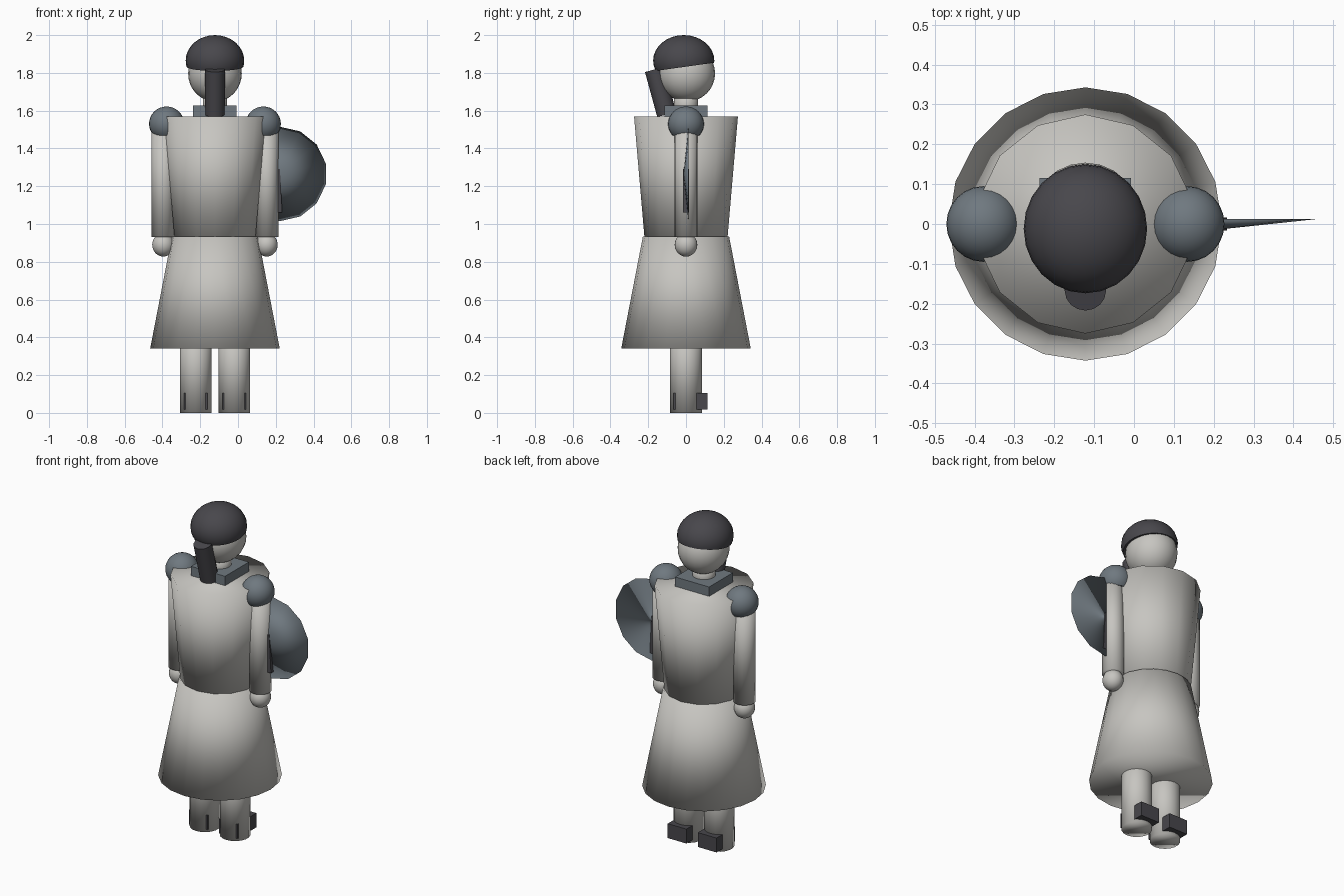
import bpy, bmesh, math
from mathutils import Vector, Matrix

if "Cube" in bpy.data.objects:
    bpy.data.objects.remove(bpy.data.objects["Cube"], do_unlink=True)

CX = -0.122  # the figure's own centre line


def material(name, colour):
    m = bpy.data.materials.new(name)
    m.use_nodes = True
    m.diffuse_color = (*colour, 1)
    m.node_tree.nodes["Principled BSDF"].inputs["Base Color"].default_value = (*colour, 1)
    return m


PALE = material("pale grey", (0.57, 0.56, 0.53))
SLATE = material("slate grey", (0.16, 0.19, 0.215))
DARK = material("charcoal", (0.065, 0.063, 0.072))


def finish(name, bm, mat, smooth=True, angle=None):
    bmesh.ops.recalc_face_normals(bm, faces=bm.faces)
    mesh = bpy.data.meshes.new(name)
    bm.to_mesh(mesh)
    bm.free()
    mesh.materials.append(mat)
    for p in mesh.polygons:
        p.use_smooth = smooth
    ob = bpy.data.objects.new(name, mesh)
    bpy.context.collection.objects.link(ob)
    if angle:
        bpy.ops.object.select_all(action="DESELECT")
        ob.select_set(True)
        bpy.context.view_layer.objects.active = ob
        bpy.ops.object.shade_smooth_by_angle(angle=math.radians(angle))
    return ob


def cone(name, start, end, r1, r2, sides, mat, angle=None):
    """Tapered round bar between two points."""
    a, b = Vector(start), Vector(end)
    bm = bmesh.new()
    bmesh.ops.create_cone(bm, cap_ends=True, segments=sides, radius1=r1,
                          radius2=r2, depth=(b - a).length)
    turn = Vector((0, 0, 1)).rotation_difference(b - a).to_matrix().to_4x4()
    bm.transform(Matrix.Translation((a + b) / 2) @ turn)
    return finish(name, bm, mat, angle=angle)


def ball(name, centre, radii, mat, cut=None):
    """Ellipsoid; cut = (point, normal) keeps the side the normal points to."""
    bm = bmesh.new()
    bmesh.ops.create_uvsphere(bm, u_segments=24, v_segments=16, radius=1)
    bm.transform(Matrix.Translation(centre) @ Matrix.Diagonal((*radii, 1)))
    if cut:
        geom = bm.verts[:] + bm.edges[:] + bm.faces[:]
        out = bmesh.ops.bisect_plane(bm, geom=geom, plane_co=cut[0],
                                     plane_no=cut[1], clear_inner=True)
        rim = [e for e in out["geom_cut"] if isinstance(e, bmesh.types.BMEdge)]
        bmesh.ops.contextual_create(bm, geom=rim)
    return finish(name, bm, mat, angle=40 if cut else None)


def box(name, low, high, mat, tilt=0):
    lo, hi = Vector(low), Vector(high)
    bm = bmesh.new()
    bmesh.ops.create_cube(bm, size=1)
    bm.transform(Matrix.Translation((lo + hi) / 2) @ Matrix.Rotation(tilt, 4, "Y")
                 @ Matrix.Diagonal((*(hi - lo), 1)))
    return finish(name, bm, mat, smooth=False)


# Clothing
cone("skirt", (CX, 0, 0.34), (CX, 0, 0.935), 0.343, 0.228, 20, PALE)
cone("torso", (CX, 0, 0.93), (CX, 0, 1.57), 0.22, 0.275, 14, PALE)
box("collar", (CX - 0.115, -0.115, 1.565), (CX + 0.115, 0.115, 1.627), SLATE)

# Head, hair and ponytail
cone("neck", (CX, 0, 1.56), (CX, 0, 1.70), 0.064, 0.064, 16, PALE)
ball("head", (CX, 0.004, 1.797), (0.142, 0.15, 0.149), PALE)
ball("hair", (CX, -0.012, 1.865), (0.155, 0.162, 0.135), DARK,
     cut=((CX, 0, 1.833), (0, -0.14, 1)))
cone("ponytail", (CX, -0.102, 1.58), (CX, -0.167, 1.818), 0.052, 0.052, 16, DARK, angle=40)

# Limbs on both sides
for side, word in ((-1, "right"), (1, "left")):
    ax = CX + side * 0.274
    cone(word + "_arm", (ax, 0, 0.93), (ax, 0, 1.55), 0.062, 0.062, 16, PALE)
    ball(word + "_hand", (ax, 0, 0.89), (0.058, 0.06, 0.062), PALE)
    sx = CX + side * 0.256
    ball(word + "_shoulder_guard", (sx, 0, 1.53), (0.093, 0.095, 0.092), SLATE,
         cut=((sx, 0, 1.468), (0, 0, 1)))
    lx = CX + side * 0.102
    cone(word + "_leg", (lx, 0, 0), (lx, 0, 0.5), 0.085, 0.085, 18, PALE)
    box(word + "_foot", (lx - 0.063, -0.066, 0.017), (lx + 0.063, 0.115, 0.105), DARK)

# Shallow round shield with its grip at the left arm
shield = cone("shield", (0, 0, 0), (0, 0, 0.026), 0.25, 0, 14, SLATE)
shield.matrix_world = Matrix.Translation((0.221, 0.013, 1.265)) @ Matrix.Rotation(math.pi / 2, 4, "X")
box("shield_grip", (0.197, -0.016, 1.06), (0.228, 0.016, 1.29), DARK, tilt=math.radians(-3))
